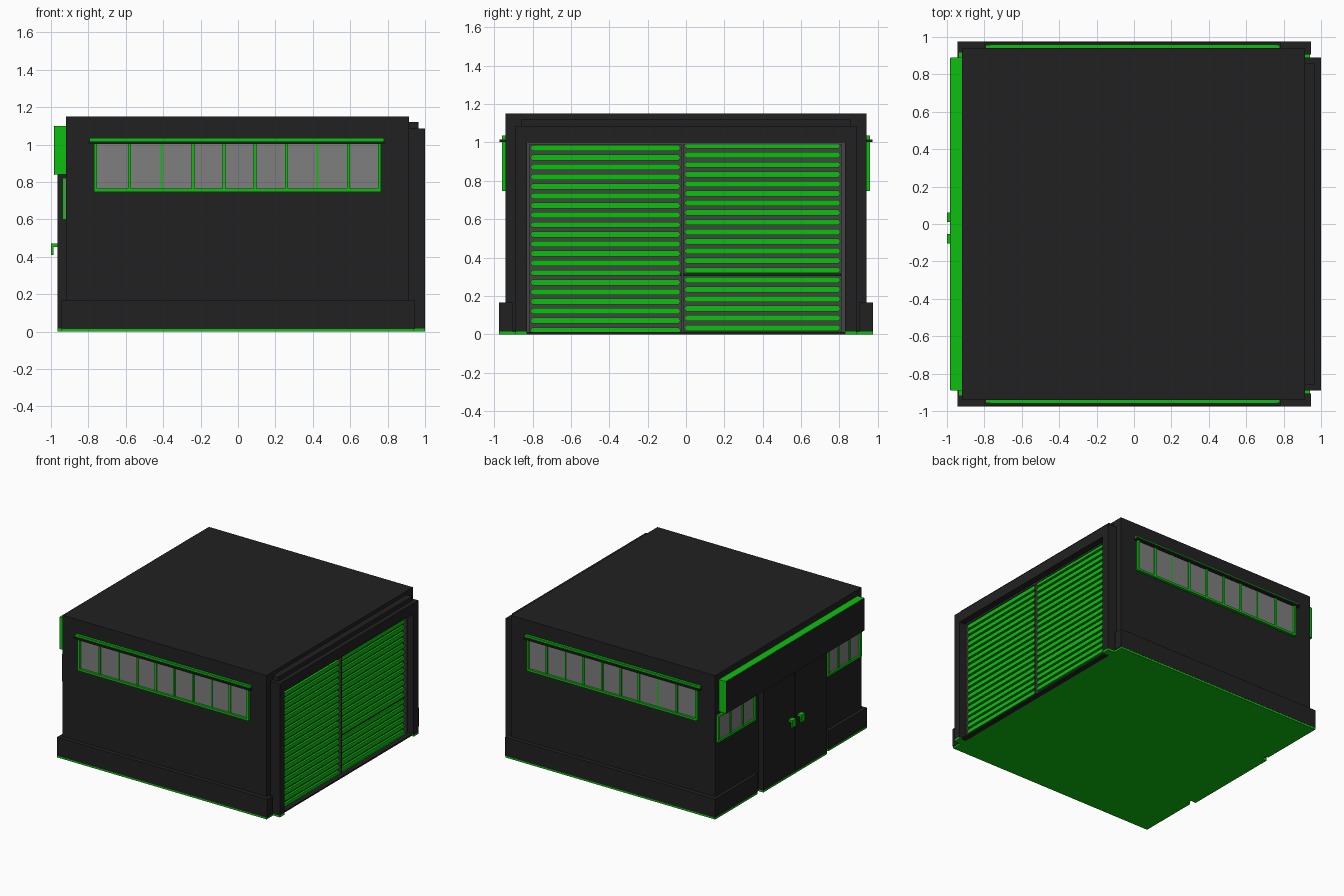
import bpy, bmesh
from mathutils import Vector

cube = bpy.data.objects.get("Cube")
if cube:
    bpy.data.objects.remove(cube, do_unlink=True)


def material(name, rgb):
    m = bpy.data.materials.new(name)
    m.use_nodes = True
    m.diffuse_color = (*rgb, 1)
    m.node_tree.nodes["Principled BSDF"].inputs["Base Color"].default_value = (*rgb, 1)
    return m


DARK = material("charcoal", (0.0155, 0.0155, 0.0155))
GREEN = material("bright green", (0.004, 0.53, 0.005))
GLASS = material("grey glass", (0.21, 0.21, 0.21))
STEEL = material("dark steel", (0.06, 0.058, 0.06))


def add_box(bm, x0, x1, y0, y1, z0, z1):
    r = bmesh.ops.create_cube(bm, size=1)
    for v in r["verts"]:
        v.co = Vector((x0 if v.co.x < 0 else x1,
                       y0 if v.co.y < 0 else y1,
                       z0 if v.co.z < 0 else z1))


def finish(name, bm, mat):
    bmesh.ops.recalc_face_normals(bm, faces=bm.faces)
    me = bpy.data.meshes.new(name)
    bm.to_mesh(me)
    bm.free()
    me.materials.append(mat)
    ob = bpy.data.objects.new(name, me)
    bpy.context.collection.objects.link(ob)
    return ob


def boxes(name, mat, *dims):
    bm = bmesh.new()
    for d in dims:
        add_box(bm, *d)
    return finish(name, bm, mat)


# Main volume, floor and plinth
boxes("building_body", DARK, (-0.92, 0.915, -0.94, 0.94, 0.015, 1.15))
boxes("floor_slab", GREEN,
      (-0.92, 0.94, -0.974, 0.974, 0, 0.015),
      (-0.945, -0.92, 0.43, 0.974, 0, 0.015),
      (-0.945, -0.92, -0.974, -0.48, 0, 0.015),
      (-0.965, -0.92, -0.435, 0.385, 0, 0.015),
      (0.94, 1.0, 0.83, 0.89, 0, 0.015),
      (0.94, 1.0, -0.89, -0.83, 0, 0.015))
boxes("plinth", DARK,
      (-0.945, 0.945, -0.975, -0.93, 0.014, 0.165),
      (-0.945, 0.945, 0.93, 0.975, 0.014, 0.165),
      (-0.945, -0.91, 0.43, 0.975, 0.014, 0.165),
      (-0.945, -0.91, -0.975, -0.48, 0.014, 0.165),
      (0.91, 0.945, 0.905, 0.975, 0.014, 0.165),
      (0.91, 0.945, -0.975, -0.905, 0.014, 0.165))

# Stepped portal around the roller shutters
boxes("portal", DARK,
      (0.91, 1.0, 0.828, 0.89, 0.014, 1.085),
      (0.91, 1.0, -0.89, -0.828, 0.014, 1.085),
      (0.91, 1.0, -0.828, 0.828, 1.0, 1.085),
      (0.91, 0.965, -0.86, 0.86, 1.08, 1.12))
boxes("portal_threshold", DARK, (0.9, 0.98, -0.828, 0.828, -0.0, 0.012))

# Shutters: steel backing, frame and centre post
boxes("shutter_backing", STEEL, (0.91, 0.922, -0.826, 0.826, 0.01, 1.0))
boxes("shutter_frame", STEEL,
      (0.915, 0.945, 0.81, 0.828, 0.01, 1.0),
      (0.915, 0.945, -0.828, -0.815, 0.01, 1.0),
      (0.915, 0.945, -0.026, -0.012, 0.01, 1.0),
      (0.915, 0.945, -0.828, 0.828, 0.99, 1.0))
boxes("shutter_gap", DARK, (0.915, 0.932, -0.03, 0.808, 0.304, 0.317))


def slats(name, y0, y1, z_first):
    bm = bmesh.new()
    h, c, n = 0.0155, 0.011, 20
    for i in range(n):
        z = z_first + 0.05 * i
        t = min(h, 0.994 - z)
        outline = [(y0, z), (y0 + c, z - h), (y1 - c, z - h),
                   (y1, z), (y1 - c, z + t), (y0 + c, z + t)]
        f = bm.faces.new([bm.verts.new((0.918, y, zz)) for y, zz in outline])
        r = bmesh.ops.extrude_face_region(bm, geom=[f])
        bmesh.ops.translate(bm, vec=(0.02, 0, 0),
                            verts=[e for e in r["geom"] if isinstance(e, bmesh.types.BMVert)])
    return finish(name, bm, GREEN)


slats("shutter_slats_near", -0.812, -0.028, 0.021)
slats("shutter_slats_far", -0.01, 0.806, 0.034)

# Long ribbon windows on the front and back walls
bars = (-0.58, -0.24, -0.075, 0.09, 0.26, 0.59)
thin_bars = (-0.41, 0.425)
for s, side in ((-1, "front"), (1, "back")):
    def wall(x0, x1, d0, d1, z0, z1, s=s):
        a, b = sorted((s * d0, s * d1))
        return (x0, x1, a, b, z0, z1)
    boxes(side + "_window_glass", GLASS, wall(-0.76, 0.755, 0.935, 0.944, 0.755, 1.02))
    boxes(side + "_window_frame", GREEN,
          wall(-0.77, 0.765, 0.935, 0.96, 0.747, 0.764),
          wall(-0.77, -0.753, 0.935, 0.96, 0.747, 1.03),
          wall(0.748, 0.765, 0.935, 0.96, 0.747, 1.03),
          wall(-0.77, 0.765, 0.935, 0.96, 1.018, 1.03),
          *[wall(x - 0.008, x + 0.008, 0.935, 0.953, 0.755, 1.02) for x in bars],
          *[wall(x - 0.005, x + 0.005, 0.935, 0.948, 0.755, 1.02) for x in thin_bars])
    boxes(side + "_window_hood", GREEN, wall(-0.795, 0.78, 0.935, 0.958, 1.016, 1.036))
    boxes(side + "_window_hood_lip", DARK, wall(-0.798, 0.783, 0.935, 0.973, 1.003, 1.016))

# Small windows beside the doors
for name, y0, y1 in (("door_window_back", 0.435, 0.92), ("door_window_front", -0.92, -0.485)):
    w = (y1 - y0) / 3
    boxes(name + "_glass", GLASS, (-0.925, -0.915, y0, y1, 0.605, 0.815))
    boxes(name + "_frame", GREEN,
          (-0.938, -0.915, y0, y1, 0.6, 0.617),
          (-0.938, -0.915, y0, y1, 0.803, 0.82),
          (-0.938, -0.915, y0, y0 + 0.017, 0.6, 0.82),
          (-0.938, -0.915, y1 - 0.017, y1, 0.6, 0.82),
          *[(-0.934, -0.915, y0 + w * k - 0.007, y0 + w * k + 0.007, 0.605, 0.815)
            for k in (1, 2)])

# Double doors with L-shaped pulls
boxes("double_doors", DARK,
      (-0.965, -0.91, -0.021, 0.385, 0.014, 0.842),
      (-0.965, -0.91, -0.435, -0.029, 0.014, 0.842))
boxes("door_handles", GREEN,
      *[d for y in (0.037, -0.079) for d in (
          (-1.0, -0.96, y - 0.025, y + 0.025, 0.453, 0.47),
          (-1.0, -0.987, y - 0.025, y + 0.025, 0.41, 0.47))])

# Canopy box above the doors with a dark front panel
boxes("canopy", GREEN, (-0.981, -0.915, -0.89, 0.89, 0.84, 1.1))
boxes("canopy_front_panel", DARK, (-0.985, -0.98, -0.888, 0.888, 0.838, 1.098))
